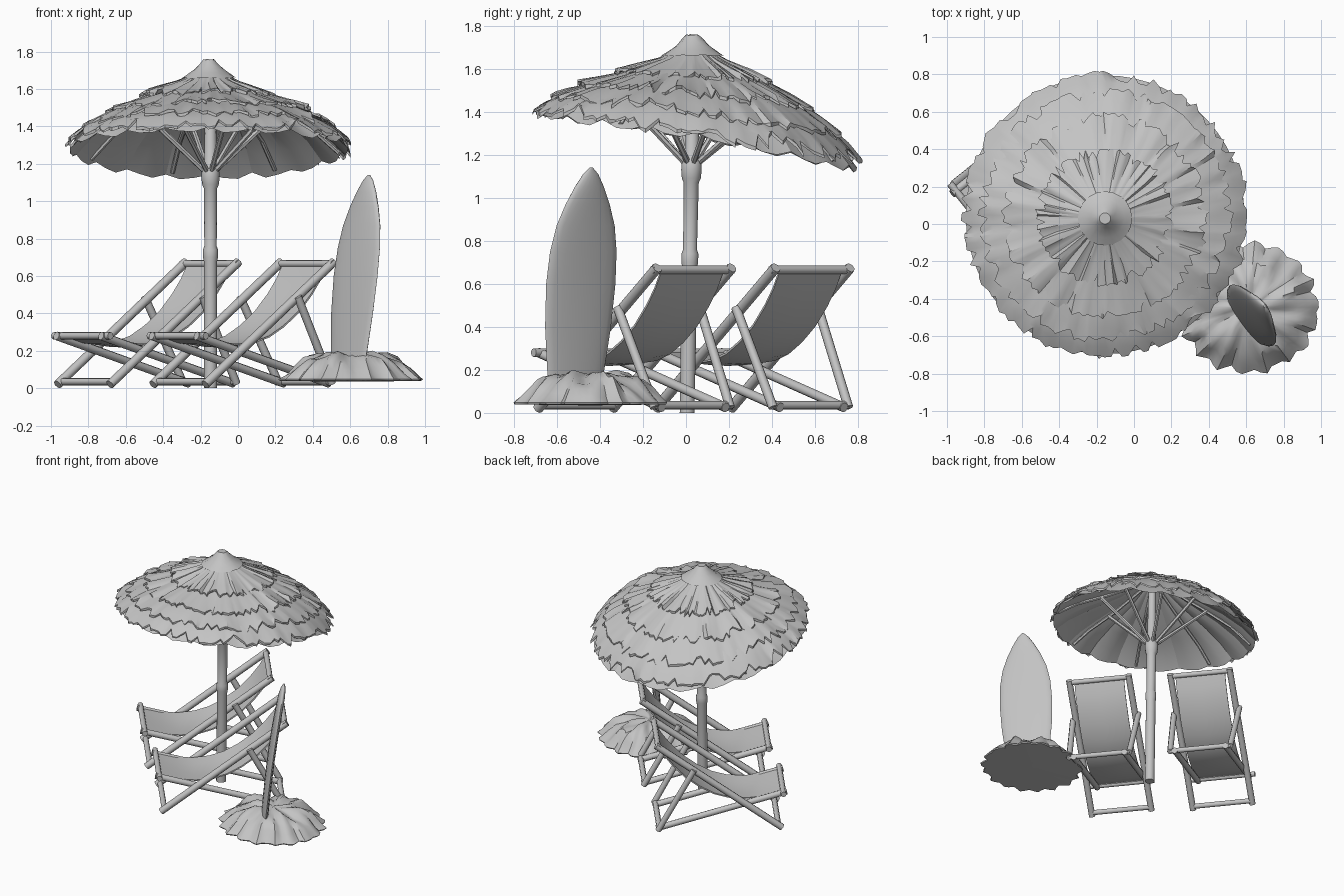
import bpy, bmesh, math, random
from mathutils import Vector

if "Cube" in bpy.data.objects:
    bpy.data.objects.remove(bpy.data.objects["Cube"])

random.seed(7)
TAU = 2 * math.pi
grey = bpy.data.materials.new("mid_grey")
grey.diffuse_color = (0.55, 0.55, 0.55, 1)
grey.use_nodes = True
grey.node_tree.nodes["Principled BSDF"].inputs["Base Color"].default_value = grey.diffuse_color


def finish(bm, name, angle=40, recalc=False):
    if recalc:
        bmesh.ops.recalc_face_normals(bm, faces=bm.faces)
    me = bpy.data.meshes.new(name)
    bm.to_mesh(me)
    bm.free()
    ob = bpy.data.objects.new(name, me)
    bpy.context.collection.objects.link(ob)
    me.materials.append(grey)
    bpy.ops.object.select_all(action='DESELECT')
    ob.select_set(True)
    bpy.context.view_layer.objects.active = ob
    bpy.ops.object.shade_smooth_by_angle(angle=math.radians(angle))
    return ob


def loft(bm, rings, cap_start=False, cap_end=False, flip=False):
    """Skin a list of closed rings of points."""
    vs = [[bm.verts.new(p) for p in ring] for ring in rings]
    n = len(rings[0])
    for a, b in zip(vs, vs[1:]):
        for j in range(n):
            k = (j + 1) % n
            q = (a[j], b[j], b[k], a[k])
            bm.faces.new(q[::-1] if flip else q)
    if cap_start:
        bm.faces.new(vs[0][::-1])
    if cap_end:
        bm.faces.new(vs[-1])


def tube(bm, a, b, r, sides=8):
    a, b = Vector(a), Vector(b)
    d = (b - a).normalized()
    s = d.orthogonal().normalized()
    t = d.cross(s)
    loft(bm, [[p + (s * math.cos(TAU * i / sides) + t * math.sin(TAU * i / sides)) * r
               for i in range(sides)] for p in (a, b)], True, True)


def lerp(table, x):
    for (x0, y0), (x1, y1) in zip(table, table[1:]):
        if x <= x1:
            return y0 + (y1 - y0) * (x - x0) / (x1 - x0)
    (x0, y0), (x1, y1) = table[-2:]
    return y1 + (y1 - y0) * (x - x1) / (x1 - x0)


# Canopy surface: a dome whose rim droops toward the back
DOME = [(0, 1.75), (0.12, 1.665), (0.35, 1.565), (0.55, 1.47), (0.68, 1.385), (0.76, 1.305)]


def canopy(r, a, dz=0.0):
    s = math.sin(a)
    drop = (0.14 if s > 0 else 0.095) * (r / 0.75) ** 2.2 * s
    return Vector((-0.155 + r * math.cos(a), 0.03 + 0.02 * r / 0.75 + r * s,
                   lerp(DOME, r) - drop + dz))


# Ragged thatch tiers made of folded, frayed strands, each overlapping the next
N = 144
tiers = [(0.06, 0.36), (0.27, 0.54), (0.45, 0.67), (0.59, 0.757)]
for i, (r0, r1) in enumerate(tiers):
    bm = bmesh.new()
    fold = [random.uniform(-1, 1) for _ in range(N // 4)]
    tooth = [random.choice((0.012, 0.006, 0, -0.01, -0.035)) + random.uniform(-0.008, 0.008)
             for _ in range(N)]
    rings = []
    for t in (0, 0.35, 0.7, 1):
        ring = []
        for j in range(N):
            a = TAU * (j + 0.4 * random.uniform(-1, 1) * t) / N
            f = (fold[j // 4] * 0.014 + (j % 4 - 1.5) * 0.006 * fold[(j // 4 * 7) % (N // 4)]
                 + random.uniform(-0.005, 0.005)) * t
            r = r0 + (r1 - r0) * t + (tooth[j] if t == 1 else 0)
            ring.append(canopy(r, a, -0.012 + 0.026 * t + f))
        rings.append(ring)
    # thin lip under the fringe
    rings.append([p + Vector((0, 0, -0.014 + random.uniform(-0.006, 0.006))) for p in rings[-1]])
    loft(bm, rings)
    finish(bm, "thatch_tier_%d" % (i + 1), 35)

# Pointed cap on top
bm = bmesh.new()
cap = [(0.03, 1.758), (0.05, 1.735), (0.075, 1.71), (0.105, 1.685), (0.145, 1.66)]
loft(bm, [[Vector((-0.155 + r * math.cos(TAU * j / 20), 0.03 + r * math.sin(TAU * j / 20),
                   z + random.uniform(-0.004, 0.004)))
           for j in range(20)] for r, z in cap], cap_start=True)
finish(bm, "thatch_cap", 60)


# Pleated lining beneath the thatch, deeper at the drooping back
def under(r, a, dz=0.0):
    return canopy(r, a, -0.032 - 0.025 * max(0, math.sin(a)) * (r / 0.75) ** 2 + dz)


bm = bmesh.new()
M = 60
wave = [random.uniform(-0.008, 0.008) + (0.016 if j % 3 == 0 else -0.008) for j in range(M)]
loft(bm, [[under(r, TAU * j / M, wave[j] * r / 0.75) for j in range(M)]
          for r in (0.03, 0.25, 0.5, 0.65, 0.745)], flip=True)
finish(bm, "canopy_lining", 20)

# Ribs following the lining and struts from the hub
bm = bmesh.new()
for k in range(8):
    a = TAU * (k + 0.35) / 8
    pts = [under(r, a, -0.014) for r in (0.03, 0.35, 0.58, 0.72)]
    for p, q in zip(pts, pts[1:]):
        tube(bm, p, q, 0.012, 6)
    hub = (-0.15 + 0.03 * math.cos(a), 0.025 + 0.03 * math.sin(a), 1.16)
    tube(bm, hub, under(0.40, a, -0.01), 0.014, 6)
finish(bm, "canopy_ribs")

# Pole with joint and hub
bm = bmesh.new()
pole = [(0, .035), (.3, .036), (.68, .036), (.70, .040), (.74, .040), (.76, .033), (1.07, .036),
        (1.09, .045), (1.13, .049), (1.17, .046), (1.19, .033), (1.68, .028)]
loft(bm, [[Vector((-0.147 + r * math.cos(TAU * j / 14), 0.005 + 0.018 * z + r * math.sin(TAU * j / 14), z))
           for j in range(14)] for z, r in pole], True, True)
finish(bm, "pole", 50, True)

# Deck chairs: u runs toward the feet, v across the chair
FWD, SIDE = Vector((-0.78, -0.63, 0)), Vector((-0.63, 0.78, 0))
SLING = [(0, .675), (.05, .585), (.11, .505), (.2, .41), (.3, .335), (.4, .28), (.5, .25),
         (.62, .238), (.74, .25), (.87, .285)]


def deck_chair(origin, tag):
    def P(u, v, z):
        return Vector(origin) + FWD * u + SIDE * v + Vector((0, 0, z))

    bm = bmesh.new()
    for s in (-1, 1):
        tube(bm, P(-0.015, s * .222, .675), P(.865, s * .222, .02), .025)  # back beam
        tube(bm, P(.90, s * .19, .28), P(-.01, s * .19, .025), .023)       # seat beam
        tube(bm, P(.25, s * .245, .49), P(0, s * .225, .025), .022)        # prop leg
    for u, z, w in ((0, .665, .24), (.875, .28, .24), (.84, .035, .225), (.01, .035, .225)):
        tube(bm, P(u, -w, z), P(u, w, z), .02)                             # cross bars
    finish(bm, "chair_frame_" + tag, 50, True)

    # Sagging cloth, dipping slightly along its middle
    bm = bmesh.new()
    across = [-.185, -.09, 0, .09, .185]
    rings = []
    for i, (u, z) in enumerate(SLING):
        sag = 0.018 * math.sin(math.pi * i / (len(SLING) - 1))
        top = [P(u, v, z - sag * (1 - (v / .185) ** 2)) for v in across]
        low = [p - Vector((0, 0, 0.008)) + FWD * -0.006 for p in reversed(top)]
        rings.append(top + low)
    loft(bm, rings, True, True)
    finish(bm, "chair_cloth_" + tag, 50, True)


deck_chair((-0.15, 0.58, 0), "left")
deck_chair((0.36, 0.03, 0), "right")

# Surfboard standing in the sand, leaning along its flat normal
bm = bmesh.new()
W, NRM = Vector((.585, -.805, 0)), Vector((.805, .585, 0))
outline = [(.1, .145), (.2, .165), (.4, .19), (.6, .2), (.75, .192), (.87, .168), (.97, .127),
           (1.05, .083), (1.11, .042), (1.14, .008)]
rings = []
for z, w in outline:
    t = (z - .15) / .99
    c = Vector((.59 + .11 * t, -.515 + .075 * t, z)) - NRM * 0.014 * math.sin(math.pi * t)
    th = min(.024, .004 + w * .3)
    rings.append([c + W * w * math.cos(TAU * j / 20) + NRM * th * math.sin(TAU * j / 20)
                  for j in range(20)])
loft(bm, rings, True, True)
finish(bm, "surfboard", 50, True)

# Sand mound: lumpy plateau with a lobed rim and a flat underside
bm = bmesh.new()
K = 72
lobe = [0.016 * math.sin(TAU * 18 * j / K) + random.uniform(-0.012, 0.012) for j in range(K)]
ph = [random.uniform(0, TAU) for _ in range(4)]
rings = []
for r, z, amp, lump in ((.01, .18, 0, 0), (.07, .18, 0, .3), (.13, .18, .2, .7), (.19, .165, .4, 1),
                        (.25, .145, .6, 1), (.295, .105, .8, .7), (.33, .07, 1, .3),
                        (.357, .048, 1, 0), (.352, .04, 1, 0), (.2, .037, 0, 0), (.01, .035, 0, 0)):
    ring = []
    for j in range(K):
        a = TAU * j / K
        q = r + lobe[j] * amp
        bump = 0.014 * (math.sin(5 * a + ph[0] + 9 * r) + math.sin(8 * a + ph[1] - 20 * r))
        bump += random.uniform(-0.006, 0.006)
        ring.append(Vector((.612 + 1.04 * q * math.cos(a), -.445 + .965 * q * math.sin(a),
                            z + bump * lump)))
    rings.append(ring)
loft(bm, rings, True, True)
finish(bm, "sand_mound", 40)
